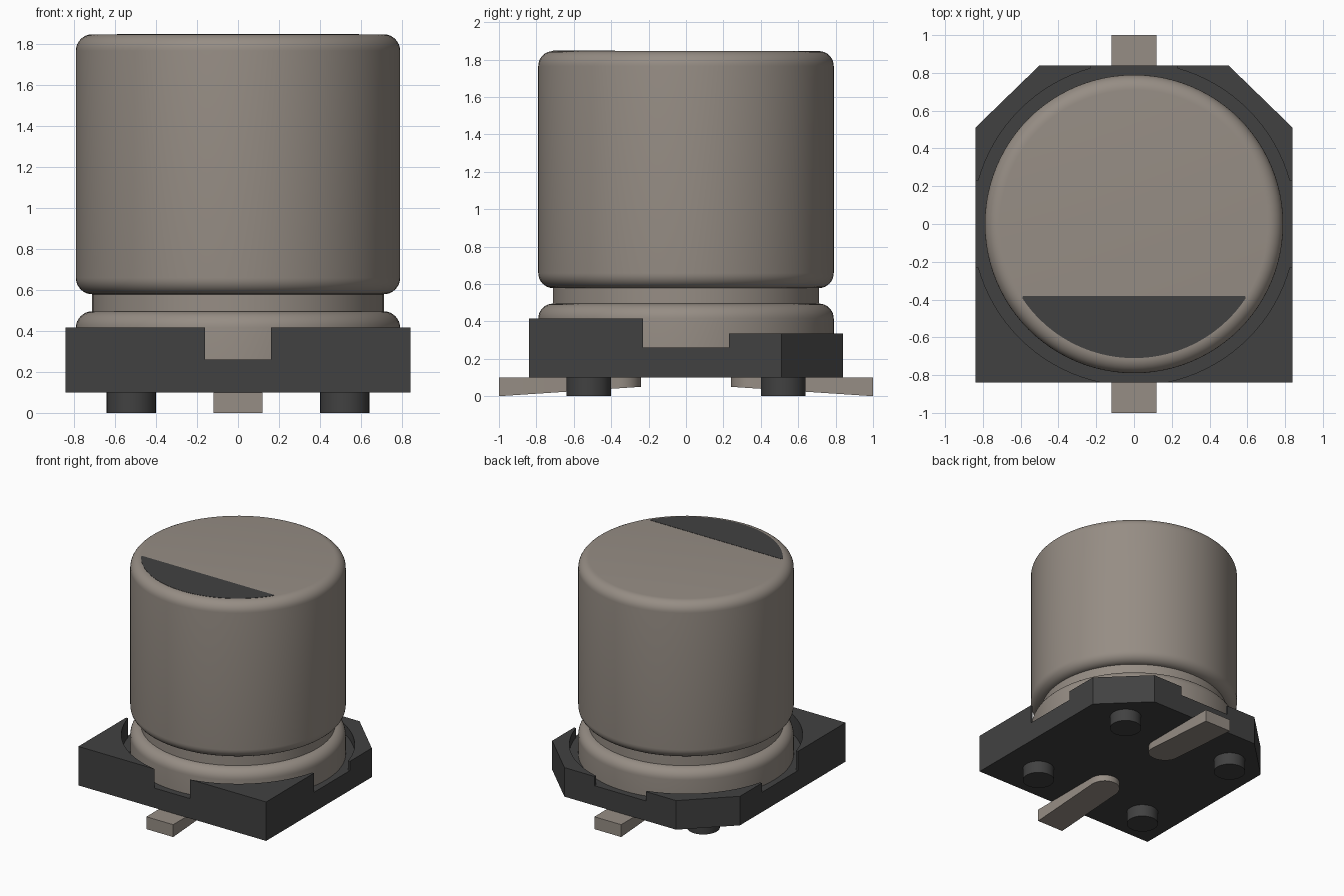
import bpy, bmesh, math
from mathutils import Vector

old = bpy.data.objects.get("Cube")
if old:
    bpy.data.objects.remove(old, do_unlink=True)


def material(name, rgb):
    m = bpy.data.materials.new(name)
    m.use_nodes = True
    m.diffuse_color = (*rgb, 1)
    m.node_tree.nodes["Principled BSDF"].inputs["Base Color"].default_value = (*rgb, 1)
    return m


METAL = material("warm grey metal", (0.305, 0.267, 0.232))
DARK = material("dark plastic", (0.053, 0.053, 0.053))


def finish(name, bm, mat, smooth=False):
    bmesh.ops.recalc_face_normals(bm, faces=bm.faces[:])
    me = bpy.data.meshes.new(name)
    bm.to_mesh(me)
    bm.free()
    ob = bpy.data.objects.new(name, me)
    bpy.context.collection.objects.link(ob)
    me.materials.append(mat)
    bpy.ops.object.select_all(action='DESELECT')
    ob.select_set(True)
    bpy.context.view_layer.objects.active = ob
    if smooth:
        bpy.ops.object.shade_smooth_by_angle(angle=math.radians(35))
    return ob


def prism(name, outline, z0, z1, mat, smooth=False):
    """Extrude a flat outline; z0 may be a function of the point."""
    low = z0 if callable(z0) else lambda x, y: z0
    bm = bmesh.new()
    bottom = [bm.verts.new((x, y, low(x, y))) for x, y in outline]
    top = [bm.verts.new((x, y, z1)) for x, y in outline]
    bm.faces.new(bottom)
    bm.faces.new(top)
    n = len(outline)
    for i in range(n):
        j = (i + 1) % n
        bm.faces.new((bottom[i], bottom[j], top[j], top[i]))
    return finish(name, bm, mat, smooth)


def arc(cx, cy, r, a0, a1, steps):
    """Points along an arc, angles in degrees."""
    angles = [math.radians(a0 + (a1 - a0) * i / steps) for i in range(steps + 1)]
    return [(cx + r * math.cos(a), cy + r * math.sin(a)) for a in angles]


def rect(x0, x1, y0, y1):
    return [(x0, y0), (x1, y0), (x1, y1), (x0, y1)]


# Base block with two chamfered back corners
S, FLOOR = 0.84, 0.26
base = prism("base", [(-S, -S), (S, -S), (S, 0.51), (0.5, S), (-0.5, S), (-S, 0.51)],
             0.10, 0.415, DARK)

# Cut the round seat, the edge notches and the lower back half
cutters = [
    prism("seat_cutter", arc(0, 0, 0.855, 0, 360 - 3.75, 95), FLOOR, 0.6, DARK),
    prism("side_notch_cutter", rect(-1, 1, -0.23, 0.23), FLOOR, 0.61, DARK),
    prism("back_notch_cutter", rect(-0.23, 0.23, 0.1, 1.1), FLOOR, 0.62, DARK),
    prism("front_notch_cutter", rect(-0.16, 0.16, -1.1, -0.1), FLOOR, 0.63, DARK),
    prism("back_height_cutter", rect(-1.2, 1.2, 0, 1.2), 0.335, 0.64, DARK),
]
for c in cutters:
    c.hide_render = True
    bpy.context.view_layer.objects.active = base
    mod = base.modifiers.new(c.name, 'BOOLEAN')
    mod.operation = 'DIFFERENCE'
    mod.solver = 'EXACT'
    mod.object = c
    bpy.ops.object.modifier_apply(modifier=mod.name)
    bpy.data.objects.remove(c, do_unlink=True)
base.select_set(True)
bpy.ops.object.shade_smooth_by_angle(angle=math.radians(20))

# Can: lathed profile with a crimped groove and rounded rims
R, F, TOP = 0.79, 0.08, 1.845
profile = [(0, FLOOR), (R, FLOOR)]
profile += arc(R - F, 0.495 - F, F, 0, 90, 8)
profile += [(0.712, 0.495), (0.712, 0.578)]
profile += arc(R - F, 0.578 + F, F, -90, 0, 8)
profile += arc(R - F, TOP - F, F, 0, 90, 8)
profile += [(0, TOP)]
bm = bmesh.new()
verts = [bm.verts.new((r, 0, z)) for r, z in profile]
edges = [bm.edges.new(pair) for pair in zip(verts, verts[1:])]
bmesh.ops.spin(bm, geom=verts + edges, cent=(0, 0, 0), axis=(0, 0, 1),
               angle=math.tau, steps=96, use_duplicate=False)
bmesh.ops.remove_doubles(bm, verts=bm.verts[:], dist=0.0005)
finish("can", bm, METAL, smooth=True)

# Polarity mark: a circle segment with softened tips
tip = 0.015
a = math.degrees(math.asin((0.38 + tip) / 0.71))
mark = arc(0, 0, 0.71, 180 + a, 360 - a, 48)
mark += [(0.59, -0.383), (0.58, -0.38), (-0.58, -0.38), (-0.59, -0.383)]
prism("polarity_mark", mark, TOP - 0.002, TOP + 0.002, DARK)

# Leads: tapered underside, rounded inner end
for name, s in (("front_lead", -1), ("back_lead", 1)):
    outline = [(0.12, s)] + [(x, s * y) for x, y in arc(0, 0.36, 0.12, 0, -180, 16)] + [(-0.12, s)]
    prism(name, outline, lambda x, y: 0.05 * (1 - abs(y)) / 0.76, 0.10, METAL, smooth=True)

# Four round feet
for fb, y in (("front", -0.52), ("back", 0.52)):
    for side, x in (("left", 0.52), ("right", -0.52)):
        prism(f"{fb}_{side}_foot", arc(x, y, 0.12, 0, 348.75, 31), 0.0, 0.10, DARK, smooth=True)
